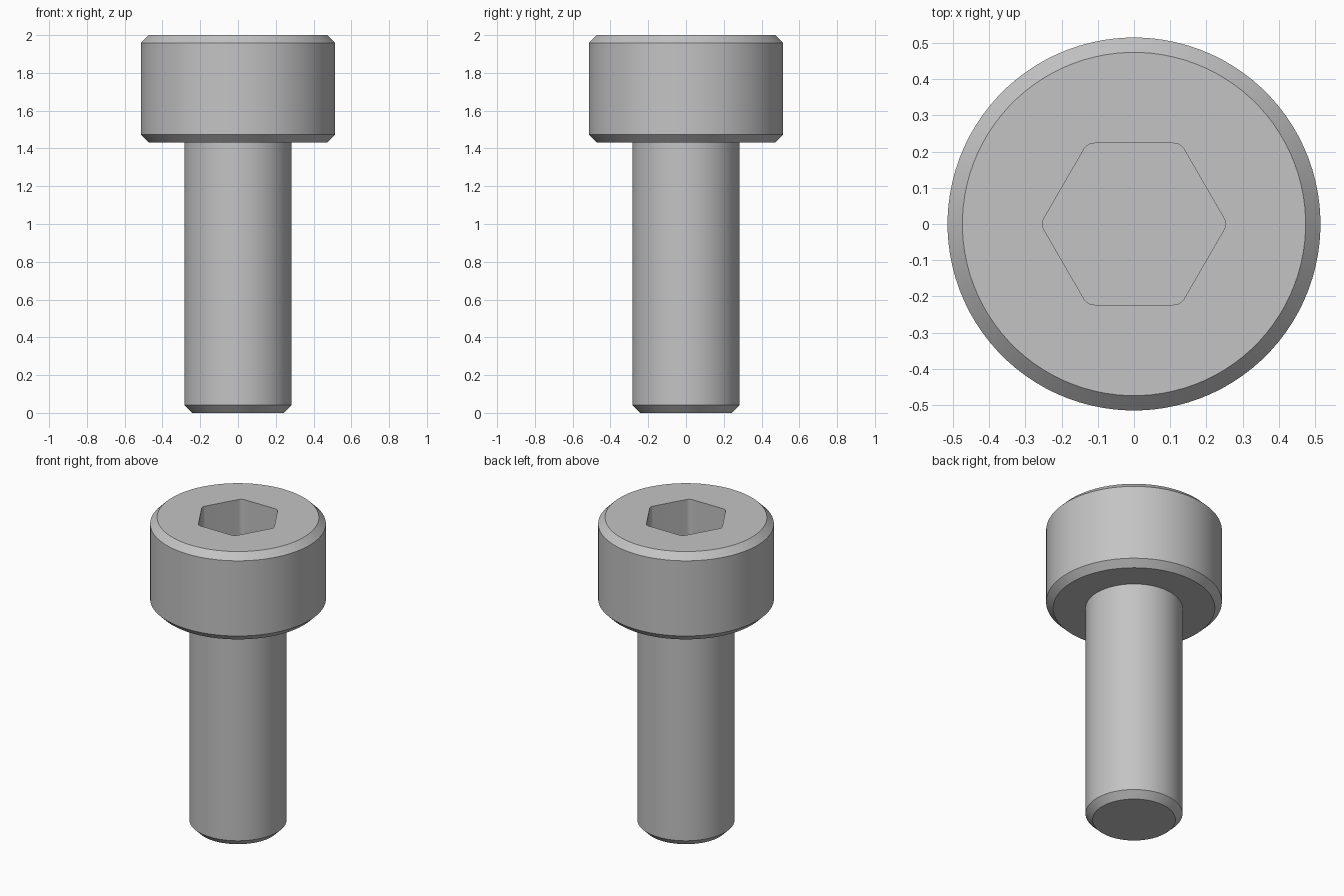
import bpy, bmesh
from math import cos, sin, pi, radians

SEGMENTS = 96  # divisible by six, so rings join neatly to the hexagon

cube = bpy.data.objects.get("Cube")
if cube:
    bpy.data.objects.remove(cube, do_unlink=True)

steel = bpy.data.materials.new("grey steel")
steel.use_nodes = True
colour = (0.55, 0.55, 0.55, 1)
steel.diffuse_color = colour
steel.node_tree.nodes["Principled BSDF"].inputs["Base Color"].default_value = colour


def circle(radius, z):
    """Ring of points, starting half a hexagon side before the x axis."""
    angles = [2 * pi * (i + 0.5) / SEGMENTS - pi / 6 for i in range(SEGMENTS)]
    return [(radius * cos(a), radius * sin(a), z) for a in angles]


def rounded_hexagon(half_width, fillet, z):
    """Hexagon with rounded corners, one corner on the x axis."""
    per_corner = SEGMENTS // 6
    reach = (half_width - fillet) / cos(pi / 6)
    points = []
    for corner in range(6):
        middle = corner * pi / 3
        for i in range(per_corner):
            a = middle + (i / (per_corner - 1) - 0.5) * pi / 3
            points.append((reach * cos(middle) + fillet * cos(a),
                           reach * sin(middle) + fillet * sin(a), z))
    return points


def loft(name, rings, cap_first=False, cap_last=False):
    """Skin a stack of rings and optionally close the ends."""
    bm = bmesh.new()
    loops = [[bm.verts.new(p) for p in ring] for ring in rings]
    for low, high in zip(loops, loops[1:]):
        for i in range(SEGMENTS):
            j = (i + 1) % SEGMENTS
            bm.faces.new((low[i], low[j], high[j], high[i]))
    if cap_first:
        bm.faces.new(loops[0][::-1])
    if cap_last:
        bm.faces.new(loops[-1])
    mesh = bpy.data.meshes.new(name)
    bm.to_mesh(mesh)
    bm.free()
    mesh.materials.append(steel)
    obj = bpy.data.objects.new(name, mesh)
    bpy.context.collection.objects.link(obj)
    bpy.ops.object.select_all(action="DESELECT")
    obj.select_set(True)
    bpy.context.view_layer.objects.active = obj
    bpy.ops.object.shade_smooth_by_angle(angle=radians(30))
    return obj


# Shank with chamfered tip
loft("shank", [circle(0.243, 0), circle(0.284, 0.041), circle(0.284, 1.432)],
     cap_first=True)

# Chamfered head with a hexagonal socket sunk into the top
loft("socket_head", [
    circle(0.284, 1.432), circle(0.474, 1.432), circle(0.515, 1.473),
    circle(0.515, 1.959), circle(0.474, 2),
    rounded_hexagon(0.223, 0.034, 2), rounded_hexagon(0.223, 0.034, 1.7),
], cap_last=True)
